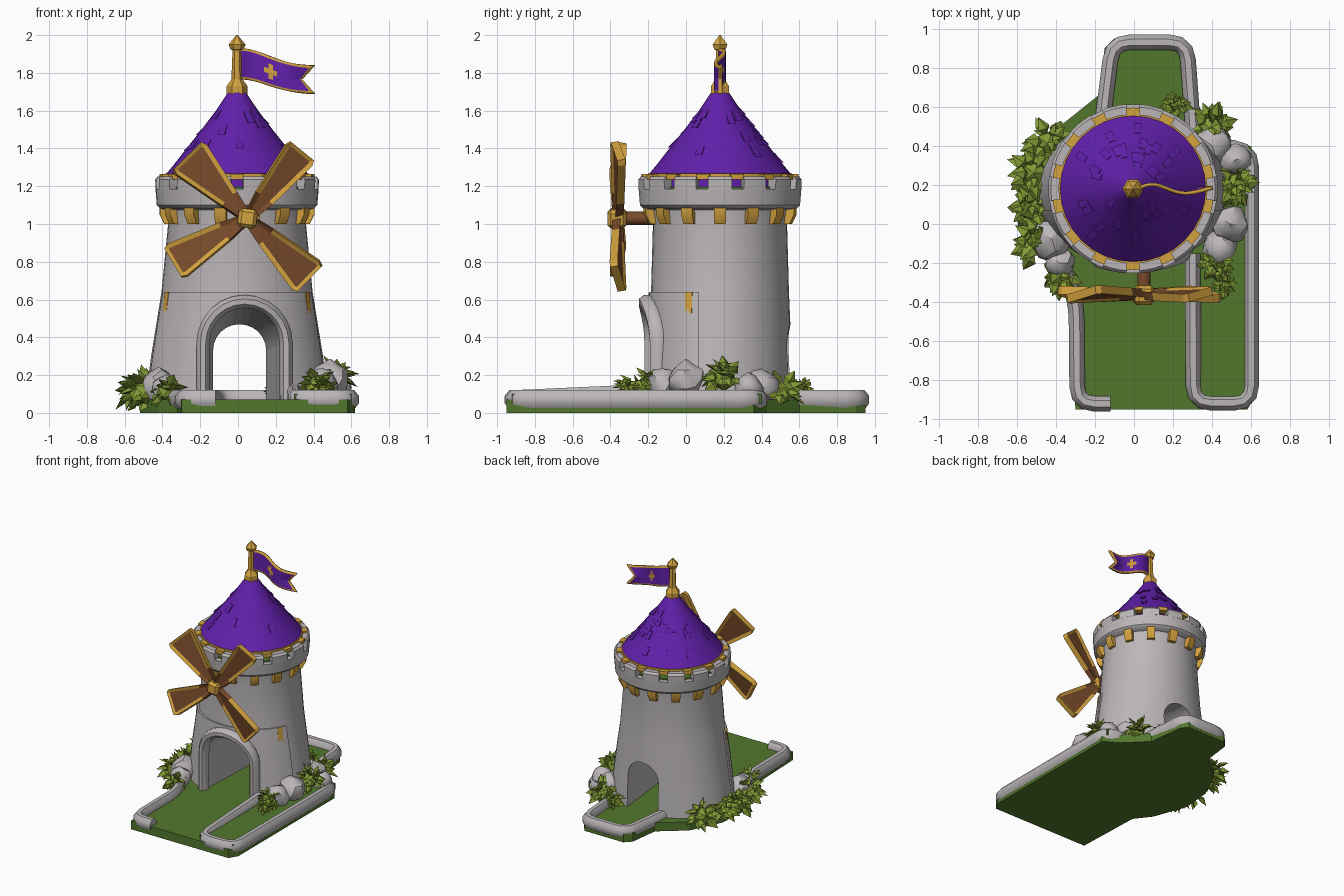
import bpy, bmesh, random
from math import sin, cos, pi, radians, sqrt
from mathutils import Vector, Matrix

random.seed(4)
if "Cube" in bpy.data.objects:
    bpy.data.objects.remove(bpy.data.objects["Cube"])


def material(name, *rgb):
    m = bpy.data.materials.new(name)
    m.use_nodes = True
    m.diffuse_color = (*rgb, 1)
    m.node_tree.nodes["Principled BSDF"].inputs["Base Color"].default_value = (*rgb, 1)
    return m


stone = material("pale stone", .50, .47, .48)
purple = material("royal purple", .12, .014, .40)
gold = material("warm gold", .65, .36, .05)
brown = material("dark wood", .19, .07, .023)
turf = material("turf green", .085, .185, .026)
leaf = material("leaf green", .22, .32, .035)
CX, CY = -.005, .18  # tower axis


def make(name, bm, *mats, smooth=40):
    bmesh.ops.recalc_face_normals(bm, faces=bm.faces)
    me = bpy.data.meshes.new(name)
    bm.to_mesh(me)
    bm.free()
    ob = bpy.data.objects.new(name, me)
    bpy.context.collection.objects.link(ob)
    for m in mats:
        me.materials.append(m)
    bpy.ops.object.select_all(action='DESELECT')
    ob.select_set(True)
    bpy.context.view_layer.objects.active = ob
    if smooth:
        bpy.ops.object.shade_smooth_by_angle(angle=radians(smooth))
    return ob


def lathe(bm, prof, n=32, start=0, sweep=360, closed=False):
    """Turn (z, rx[, ry]) points around the tower axis, fully or as a wedge."""
    full = sweep == 360
    cols = []
    for i in range(n if full else n + 1):
        a = radians(start + sweep * i / n)
        cols.append([bm.verts.new((CX + p[1] * cos(a), CY + p[-1] * sin(a), p[0])) for p in prof])
    m = len(prof)
    for i in range(n):
        a, b = cols[i], cols[(i + 1) % len(cols)]
        for k in range(m if closed else m - 1):
            bm.faces.new((a[k], b[k], b[(k + 1) % m], a[(k + 1) % m]))
    ends = (cols[0], cols[-1]) if closed else ([c[0] for c in cols], [c[-1] for c in cols])
    if not (closed and full):
        for loop in ends:
            bm.faces.new(loop)
    return bm


def loft(bm, loops):
    """Skin a row of equal vertex loops and cap both ends."""
    rows = [[bm.verts.new(p) for p in l] for l in loops]
    n = len(rows[0])
    for a, b in zip(rows, rows[1:]):
        for k in range(n):
            bm.faces.new((a[k], a[(k + 1) % n], b[(k + 1) % n], b[k]))
    bm.faces.new(rows[0])
    bm.faces.new(rows[-1])
    return bm


def rounded(pts, r):
    """Round the inner corners of a path."""
    pts = [Vector(p) for p in pts]
    out = [pts[0]]
    for a, b, c in zip(pts, pts[1:], pts[2:]):
        p, q = b + (a - b).normalized() * r, b + (c - b).normalized() * r
        for t in (0, .33, .67, 1):
            out.append(p * (1 - t) ** 2 + b * 2 * t * (1 - t) + q * t * t)
    return out + [pts[-1]]


def sweep_bar(name, pts, w, h, up, mat):
    """Sweep a chamfered bar (half sizes w, h) along a path."""
    up = Vector(up)
    c = .4
    sec = [(s * x, t * y) for s, t, x, y in (
        (1, 1, 1, c), (1, 1, c, 1), (-1, 1, c, 1), (-1, 1, 1, c),
        (-1, -1, 1, c), (-1, -1, c, 1), (1, -1, c, 1), (1, -1, 1, c))]
    loops = []
    for i, p in enumerate(pts):
        t = pts[min(i + 1, len(pts) - 1)] - pts[max(i - 1, 0)]
        side = t.cross(up).normalized()
        loops.append([p + side * a * w + up * b * h for a, b in sec])
    return make(name, loft(bmesh.new(), loops), mat, smooth=50)


def arch(cx, hw, top, bottom, n=12):
    """Round-topped doorway outline as (x, z)."""
    spring = top - hw
    arc = [(cx - hw * cos(pi * i / n), spring + hw * sin(pi * i / n)) for i in range(n + 1)]
    return [(cx - hw, bottom)] + arc + [(cx + hw, bottom)]


# Ground plate and the raised side bed
def slab(name, outline, z0, z1):
    loops = [[(x, y, z) for x, y in outline] for z in (z0, z1)]
    make(name, loft(bmesh.new(), loops), turf, smooth=0)


slab("ground", [(-.3, -.95), (.58, -.95), (.62, -.88), (.62, .36), (.5, .43), (.33, .6), (.29, .9), (.25, .95),
                (-.1, .95), (-.15, .9), (-.18, .66), (-.38, .5), (-.5, .25), (-.52, 0), (-.42, -.27), (-.32, -.4)], 0, .07)
slab("side_bed", [(.3, -.92), (.6, -.92), (.6, .4), (.3, .4)], .05, .10)

# Kerbs
for name, path in {
    "left_kerb": [(-.37, -.2, .07), (-.295, -.4, .07), (-.29, -.92, .07), (-.12, -.92, .07)],
    "right_kerb": [(.3, -.15, .105), (.305, -.915, .07), (.6, -.915, .07), (.6, .38, .07), (.4, .4, .07)],
    "back_kerb": [(-.17, .45, .07), (-.11, .93, .07), (.27, .93, .07), (.305, .45, .07)],
}.items():
    sweep_bar(name, rounded(path, .09), .04, .05, (0, 0, 1), stone)

# Tower shaft and the thicker lower front wall, both cut by the tunnel
shaft = [(.03, .49, .39), (.3, .455, .38), (.64, .40, .365), (1, .365, .355), (1.1, .375, .37)]
tower = make("tower_shaft", lathe(bmesh.new(), shaft, 40), stone)
bm = lathe(bmesh.new(), [(z, a + .012, b + .012) for z, a, b in shaft[:3]], 40)
cut = bmesh.ops.bisect_plane(bm, geom=bm.verts[:] + bm.edges[:] + bm.faces[:], plane_co=(0, .07, 0),
                             plane_no=(0, 1, 0), clear_outer=True)
bmesh.ops.edgeloop_fill(bm, edges=[e for e in cut["geom_cut"] if isinstance(e, bmesh.types.BMEdge)])
front_wall = make("front_wall", bm, stone)
cutter = make("tunnel_cutter", loft(bmesh.new(), [
    [(x, -.3, z) for x, z in arch(.035, .205, .57, .04)],
    [(x, .8, z) for x, z in arch(0, .12, .44, .04)]]), stone, smooth=0)
cutter.hide_render = True
for ob in (tower, front_wall):
    bpy.ops.object.select_all(action='DESELECT')
    ob.select_set(True)
    bpy.context.view_layer.objects.active = ob
    mod = ob.modifiers.new("tunnel", 'BOOLEAN')
    mod.operation, mod.object, mod.solver = 'DIFFERENCE', cutter, 'EXACT'
    bpy.ops.object.modifier_apply(modifier=mod.name)
    bpy.ops.object.shade_smooth_by_angle(angle=radians(35))
bpy.data.objects.remove(cutter)


def wall_y(x):
    return CY - .385 * sqrt(1 - (x / .48) ** 2)


sweep_bar("door_surround", [Vector((x, wall_y(x), z)) for x, z in arch(.035, .22, .59, .06)],
          .035, .045, (0, 1, 0), stone)

# Gold slits on the sides of the lower wall
bm = bmesh.new()
for a in (-26, 206):
    lathe(bm, [(.45, .437, .385), (.64, .416, .381), (.64, .40, .36), (.45, .42, .37)], 3, a - 3, 6, True)
make("side_slits", bm, gold)

# Parapet: ring, merlons, gold bridges over the gaps, corbels below
make("parapet_ring", lathe(bmesh.new(), [(1.07, .34), (1.08, .405), (1.1, .425), (1.185, .432), (1.185, .37)],
                           42, closed=True), stone)
merlons, bridges, corbels = bmesh.new(), bmesh.new(), bmesh.new()
step = 360 / 14
for i in range(14):
    a = i * step
    lathe(merlons, [(1.18, .372), (1.18, .432), (1.235, .434), (1.252, .42), (1.252, .372)], 3, a - 8.5, 17, True)
    lathe(bridges, [(1.235, .36), (1.235, .415), (1.264, .415), (1.264, .36)], 2, a + step / 2 - 5, 10, True)
    lathe(corbels, [(1.0, .34), (1.0, .385), (1.05, .41), (1.09, .41), (1.09, .34)], 2, a - 4.5, 9, True)
make("merlons", merlons, stone, smooth=30)
make("gap_bridges", bridges, gold, smooth=30)
make("corbels", corbels, gold, smooth=30)
make("parapet_floor", lathe(bmesh.new(), [(1.17, .39), (1.195, .39)], 42), turf)

# Roof with loose shingles
roof = [(1.19, .33), (1.255, .33), (1.262, .378), (1.31, .338), (1.4, .268), (1.5, .188), (1.6, .112), (1.7, .045)]
make("roof", lathe(bmesh.new(), roof, 32), purple)
make("roof_trim", lathe(bmesh.new(), [(1.245, .34), (1.245, .382), (1.268, .382), (1.268, .34)], 32, closed=True), gold)
bm = bmesh.new()
for i in range(34):
    z = random.uniform(1.31, 1.58)
    r = .338 - (z - 1.31) * .78
    w = 2.2 / r
    lathe(bm, [(z, r + .012), (z + .05, r - .037), (z + .05, r - .05), (z, r - .01)], 2, random.uniform(0, 360), w, True)
make("shingles", bm, purple, smooth=0)

# Finial
make("finial", lathe(bmesh.new(), [(1.68, .055), (1.73, .055), (1.765, .03), (1.92, .024), (1.925, .035),
                                   (1.95, .045), (2.0, .004)], 6), gold, smooth=0)

# Flag: wavy swallow-tailed grid, gold border and diamond star
bm = bmesh.new()
nu, nv = 28, 12
rows = []
for i in range(nu + 1):
    u = i / nu
    drop = u * u * (3 - 2 * u)
    top, low = 1.93 - .09 * drop, 1.765 - .075 * drop
    rows.append([bm.verts.new((.015 + u * (.32 + .07 * abs(2 * j / nv - 1) * u ** 3),
                               CY + .022 * sin(u * 6.5), low + (top - low) * j / nv)) for j in range(nv + 1)])
for i in range(nu):
    for j in range(nv):
        f = bm.faces.new((rows[i][j], rows[i + 1][j], rows[i + 1][j + 1], rows[i][j + 1]))
        du, dv = abs((i + .5) / nu - .5), abs((j + .5) / nv - .5)
        star = sqrt(du / .17) + sqrt(dv / .36) < 1.15
        f.material_index = int(star or j in (0, nv - 1) or i == nu - 1)
flag = make("flag", bm, purple, gold)
mod = flag.modifiers.new("thickness", 'SOLIDIFY')
mod.thickness, mod.offset = .018, 0

# Windmill: axle, hub and four pitched sails with gold frames
HUB = Vector((.05, -.36, 1.03))
bm = bmesh.new()
bmesh.ops.create_cone(bm, cap_ends=True, segments=10, radius1=.035, radius2=.035, depth=.24,
                      matrix=Matrix.Translation(HUB + Vector((0, .1, 0))) @ Matrix.Rotation(pi / 2, 4, 'X'))
make("axle", bm, brown)
bm = bmesh.new()
bmesh.ops.create_cube(bm, size=.1, matrix=Matrix.Translation(HUB + Vector((0, -.005, 0))) @ Matrix.Rotation(.15, 4, 'Y'))
bmesh.ops.bevel(bm, geom=bm.edges[:], offset=.018, segments=1, affect='EDGES')
make("hub", bm, gold, smooth=0)
for k, (angle, width) in enumerate(((51, .09), (134, .115), (211, .1), (316, .105))):
    half = [(.03, .03), (.14, .055), (.43, width), (.46, width - .012)]
    outline = half + [(x, -z) for x, z in reversed(half)]
    bm = loft(bmesh.new(), [[(x, y, z) for x, z in outline] for y in (-.022, .022)])
    broad = [f for f in bm.faces if len(f.verts) == 8]
    bmesh.ops.recalc_face_normals(bm, faces=bm.faces)
    bmesh.ops.inset_region(bm, faces=broad, thickness=.024, depth=-.01)
    for f in bm.faces:
        f.material_index = int(f in broad or f.calc_center_median().x < .1)
    bm.transform(Matrix.Translation(HUB) @ Matrix.Rotation(-radians(angle), 4, 'Y') @ Matrix.Rotation(.22, 4, 'X'))
    make(f"sail_{k + 1}", bm, gold, brown, smooth=0)

# Rocks around the foot of the tower
for k, (x, y, z, r) in enumerate(((.49, .0, .18, .1), (.44, -.12, .15, .09), (.52, .33, .13, .08),
                                  (-.42, -.08, .13, .11), (-.38, -.2, .12, .08), (.4, .4, .13, .1))):
    bm = bmesh.new()
    bmesh.ops.create_icosphere(bm, subdivisions=2, radius=r)
    for v in bm.verts:
        v.co *= random.uniform(.85, 1.08)
        v.co += Vector((x, y, z))
    make(f"rock_{k + 1}", bm, stone, smooth=35)

# Bushes of folded pointed leaves
for k, (x, y, z, r) in enumerate((
        (-.49, -.1, .11, .12), (-.53, .08, .1, .11), (-.51, .26, .11, .12), (-.44, .41, .1, .12), (-.38, -.27, .11, .1),
        (.51, .2, .18, .11), (.42, -.2, .15, .09), (.46, -.32, .13, .06), (.39, .49, .1, .12), (.22, .61, .12, .07))):
    bm = bmesh.new()
    bmesh.ops.create_icosphere(bm, subdivisions=1, radius=r * .6)
    for i in range(34):
        d = Vector((random.gauss(0, 1), random.gauss(0, 1), random.gauss(.3, .8))).normalized()
        side = d.cross(Vector((random.random(), random.random(), 1))).normalized()
        n = d.cross(side)
        s = r * random.uniform(.8, 1.1)
        a, tip = d * s * .35, d * s * 1.2 + n * s * .2
        mid = d * s * .75
        a, b, c, e, f = [bm.verts.new(p) for p in (a, mid + side * s * .3, tip, mid - side * s * .3, mid - n * s * .18)]
        for tri in ((a, b, f), (b, c, f), (c, e, f), (e, a, f), (a, c, b), (a, e, c)):
            bm.faces.new(tri)
    for v in bm.verts:
        v.co += Vector((x, y, z))
        v.co.z = max(v.co.z, .01)
    make(f"bush_{k + 1}", bm, leaf, smooth=0)
